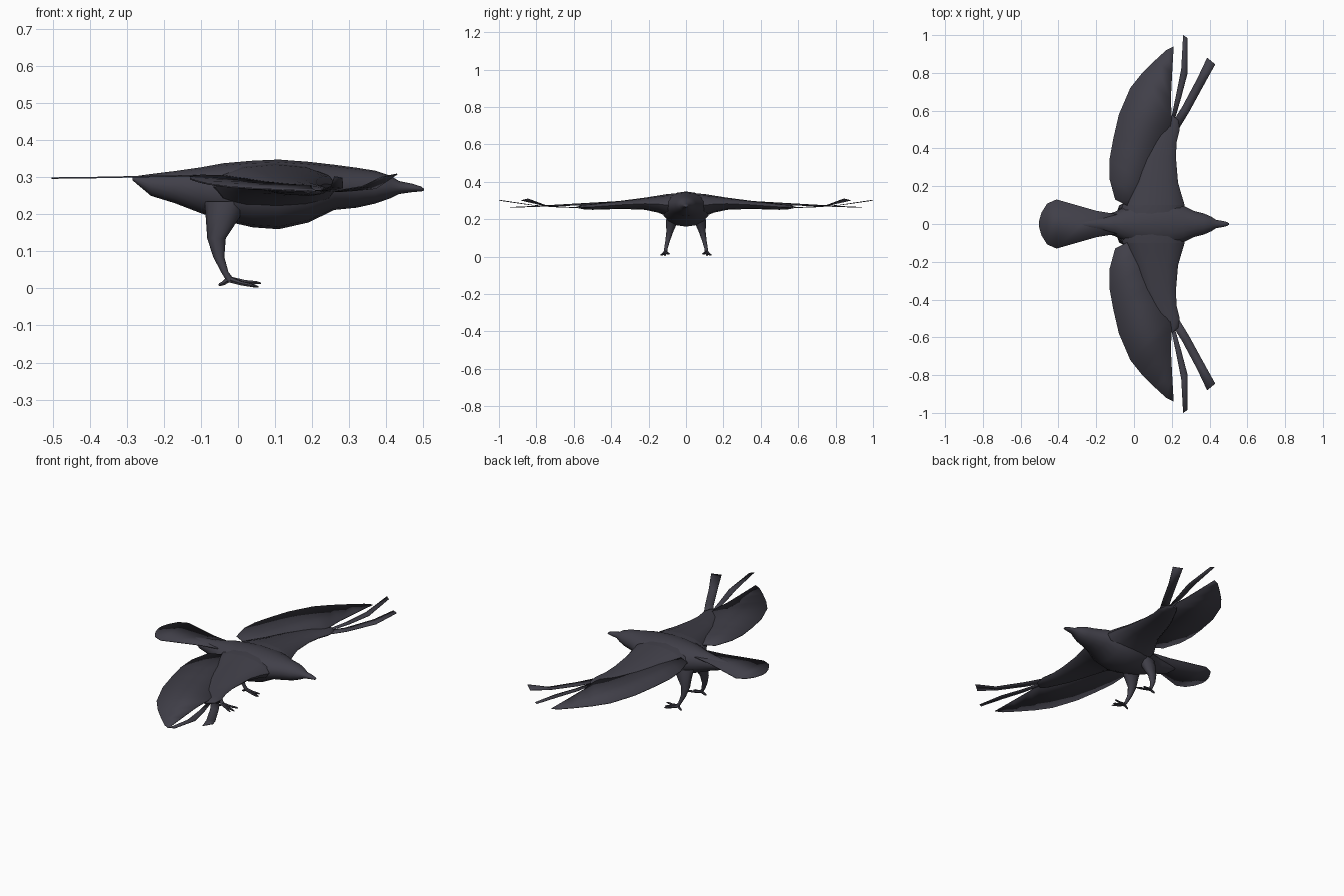
import bpy, bmesh, math
from mathutils import Vector

mat = bpy.data.materials.new("dark slate plumage")
mat.diffuse_color = (0.052, 0.050, 0.066, 1)


def finish(name, bm, mirror=False, thick=0, angle=50):
    bmesh.ops.recalc_face_normals(bm, faces=bm.faces)
    me = bpy.data.meshes.new(name)
    bm.to_mesh(me)
    bm.free()
    me.materials.append(mat)
    ob = bpy.data.objects.new(name, me)
    bpy.context.collection.objects.link(ob)
    if thick:
        s = ob.modifiers.new("thickness", "SOLIDIFY")
        s.thickness, s.offset = thick, 0
    if mirror:
        ob.modifiers.new("mirror", "MIRROR").use_axis = (False, True, False)
    bpy.ops.object.select_all(action='DESELECT')
    ob.select_set(True)
    bpy.context.view_layer.objects.active = ob
    bpy.ops.object.shade_smooth_by_angle(angle=math.radians(angle))
    return ob


def loft(bm, rings):
    rows = [[bm.verts.new(p) for p in r] for r in rings]
    n = len(rows[0])
    for a, b in zip(rows, rows[1:]):
        for i in range(n):
            bm.faces.new((a[i], a[(i + 1) % n], b[(i + 1) % n], b[i]))
    bm.faces.new(rows[0])
    bm.faces.new(rows[-1])


def ellipse(c, u, v, n):
    c, u, v = Vector(c), Vector(u), Vector(v)
    return [c + u * math.cos(2 * math.pi * i / n) + v * math.sin(2 * math.pi * i / n)
            for i in range(n)]


def strip(bm, pairs):
    rows = [[bm.verts.new(p) for p in pr] for pr in pairs]
    for a, b in zip(rows, rows[1:]):
        bm.faces.new((a[0], a[1], b[1], b[0]))


# Body, head and beak: ellipses along x (x, half width, top, bottom)
body = [(-0.285, 0.012, 0.302, 0.292), (-0.235, 0.03, 0.309, 0.25), (-0.17, 0.042, 0.317, 0.23),
        (-0.10, 0.065, 0.327, 0.203), (-0.04, 0.095, 0.338, 0.183), (0.04, 0.122, 0.345, 0.165),
        (0.11, 0.13, 0.348, 0.16), (0.19, 0.125, 0.342, 0.178), (0.26, 0.098, 0.334, 0.212),
        (0.32, 0.068, 0.326, 0.218), (0.37, 0.056, 0.318, 0.229), (0.41, 0.038, 0.305, 0.243),
        (0.435, 0.022, 0.290, 0.255), (0.47, 0.016, 0.283, 0.260), (0.495, 0.010, 0.275, 0.262),
        (0.502, 0.004, 0.269, 0.264)]
bm = bmesh.new()
loft(bm, [ellipse((x, 0, (t + b) / 2), (0, w, 0), (0, 0, (t - b) / 2), 16) for x, w, t, b in body])
finish("body", bm)

# Wing arms: flattened sections along y (y, front x, back x, top, bottom)
arm = [(0.0, 0.27, -0.09, 0.343, 0.20), (0.10, 0.268, -0.06, 0.334, 0.215),
       (0.15, 0.253, -0.03, 0.326, 0.235), (0.22, 0.233, 0.01, 0.315, 0.25),
       (0.35, 0.222, 0.055, 0.298, 0.255), (0.43, 0.225, 0.09, 0.289, 0.252),
       (0.50, 0.242, 0.13, 0.281, 0.25), (0.55, 0.235, 0.155, 0.276, 0.253),
       (0.575, 0.205, 0.175, 0.270, 0.258)]
bm = bmesh.new()
loft(bm, [ellipse(((f + k) / 2, y, (t + b) / 2), ((f - k) / 2, 0, 0), (0, 0, (t - b) / 2), 12)
          for y, f, k, t, b in arm[1:]])
finish("wing_arms", bm, mirror=True)
bm = bmesh.new()
loft(bm, [ellipse(((f + k) / 2, s * y, (t + b) / 2), ((f - k) / 2, 0, 0), (0, 0, (t - b) / 2), 12)
          for s, (y, f, k, t, b) in ((-1, arm[1]), (1, arm[0]), (1, arm[1]))])
finish("shoulders", bm)

# Broad feather sheets: leading and trailing points in plan
plan = [((0.02, 0.07), (-0.03, 0.095)), ((0.06, 0.12), (-0.10, 0.13)), ((0.09, 0.2), (-0.13, 0.24)),
        ((0.12, 0.3), (-0.13, 0.34)), ((0.16, 0.42), (-0.11, 0.45)), ((0.19, 0.5), (-0.08, 0.58)),
        ((0.20, 0.56), (-0.02, 0.72)), ((0.195, 0.66), (0.04, 0.795)),
        ((0.202, 0.8), (0.11, 0.865)), ((0.21, 0.94), (0.17, 0.92))]
bm = bmesh.new()
strip(bm, [[(x, y, 0.306 - 0.045 * y - 0.06 * x * (1 - y)) for x, y in pr] for pr in plan])
finish("wing_feathers", bm, mirror=True, thick=0.004)

# Two separate finger feathers on each wing tip
fingers = [[((0.195, 0.55, 0.265), (0.215, 0.55, 0.265)), ((0.222, 0.68, 0.264), (0.25, 0.67, 0.264)),
            ((0.25, 0.82, 0.275), (0.284, 0.8, 0.272)), ((0.26, 1.0, 0.302), (0.282, 0.985, 0.298))],
           [((0.205, 0.54, 0.265), (0.235, 0.5, 0.265)), ((0.255, 0.62, 0.262), (0.29, 0.59, 0.262)),
            ((0.335, 0.77, 0.275), (0.372, 0.74, 0.27)), ((0.387, 0.88, 0.300), (0.43, 0.845, 0.309))]]
for i, f in enumerate(fingers):
    bm = bmesh.new()
    strip(bm, f)
    finish("finger_feather_%d" % (i + 1), bm, mirror=True, thick=0.003)

# Fan tail
tail = [(-0.08, 0.05, 0.305), (-0.2, 0.07, 0.303), (-0.41, 0.13, 0.299), (-0.46, 0.108, 0.299),
        (-0.49, 0.06, 0.298), (-0.503, 0.015, 0.298)]
bm = bmesh.new()
strip(bm, [((x, y, z), (x, -y, z)) for x, y, z in tail])
finish("tail", bm, thick=0.004)

# Legs: (x, y, z, radius x, radius y)
leg = [(-0.03, 0.055, 0.235, 0.06, 0.045), (-0.042, 0.075, 0.19, 0.045, 0.034),
       (-0.058, 0.086, 0.135, 0.025, 0.02), (-0.052, 0.098, 0.085, 0.015, 0.013),
       (-0.036, 0.107, 0.045, 0.010, 0.010), (-0.018, 0.111, 0.018, 0.012, 0.010)]
bm = bmesh.new()
loft(bm, [ellipse((x, y, z), (a, 0, 0), (0, b, 0), 10) for x, y, z, a, b in leg])
finish("legs", bm, mirror=True)

# Toes: tapered claws fanning from the ankle
bm = bmesh.new()
root = Vector((-0.025, 0.11, 0.025))
for end in ((0.055, 0.112, 0.004), (0.045, 0.136, 0.006), (0.062, 0.088, 0.014), (-0.052, 0.115, 0.008)):
    d = Vector(end) - root
    side = Vector((-d.y, d.x, 0)).normalized()
    up = d.cross(side).normalized()
    loft(bm, [ellipse(root + d * t - Vector((0, 0, s)), side * r, up * r, 6)
              for t, r, s in ((0, 0.009, 0), (0.5, 0.006, 0.002), (0.85, 0.005, 0), (1, 0.002, 0))])
finish("toes", bm, mirror=True)
